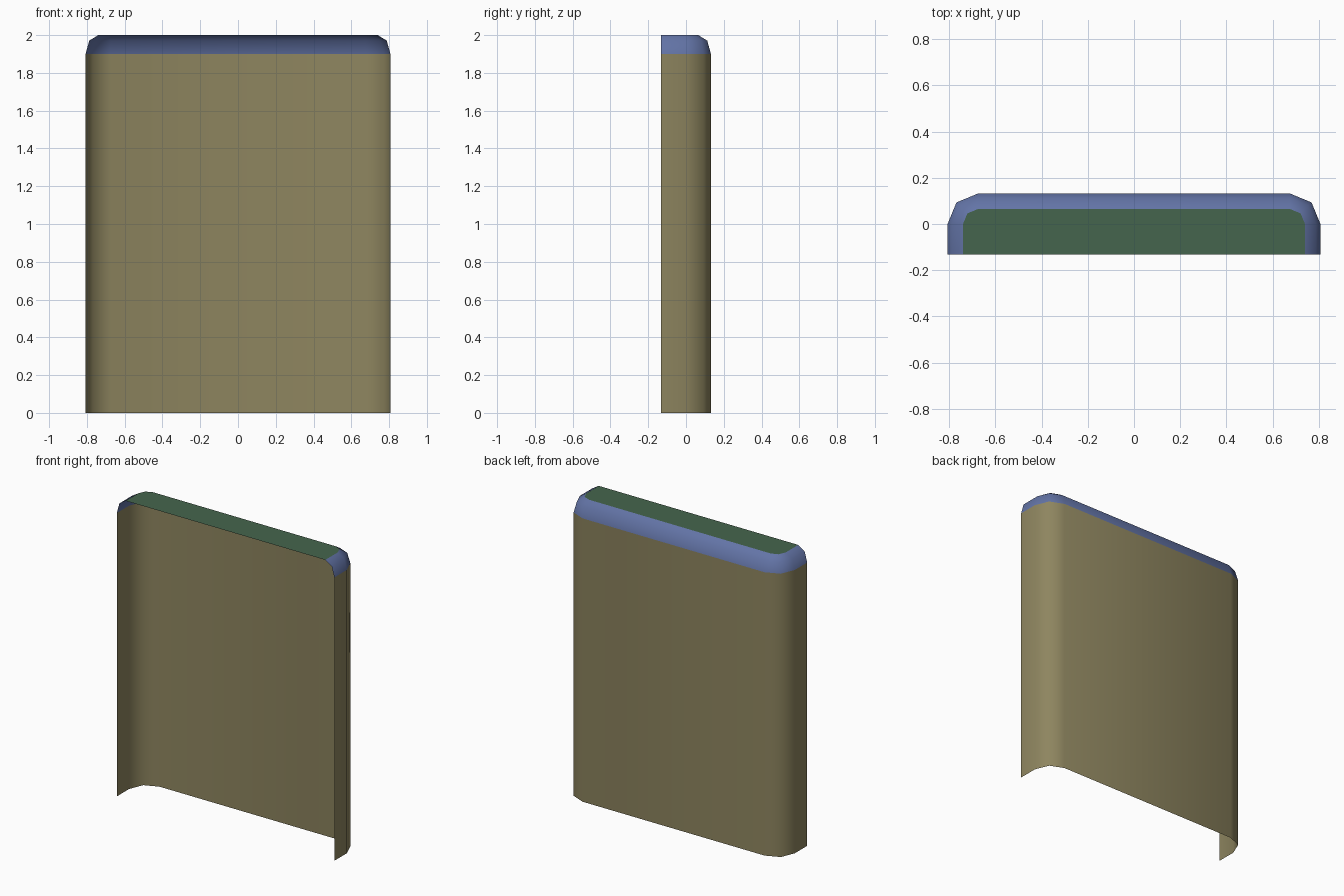
import bpy, bmesh, math

if "Cube" in bpy.data.objects:
    bpy.data.objects.remove(bpy.data.objects["Cube"])

CX = 0.675        # x of the corner arc centres
R = 0.132         # outer corner radius
FRONT = -0.132    # open front edge
INSET = 0.067     # how far the rounded top edge steps in
Z_WALL, Z_TOP = 1.9, 2.0


def outline(radius, z):
    """U-shaped plan outline, open at the front, two-segment corners."""
    pts = [(CX + radius, FRONT, z)]
    for sign, angles in ((1, (0, 45, 90)), (-1, (90, 135, 180))):
        for a in angles:
            t = math.radians(a)
            pts.append((sign * CX + radius * math.cos(t), radius * math.sin(t), z))
    pts.append((-CX - radius, FRONT, z))
    return pts


def finish(name, bm, color):
    mesh = bpy.data.meshes.new(name)
    bm.to_mesh(mesh)
    bm.free()
    obj = bpy.data.objects.new(name, mesh)
    bpy.context.collection.objects.link(obj)
    mat = bpy.data.materials.new(name + "_color")
    mat.diffuse_color = (*color, 1)
    mat.use_nodes = True
    mat.node_tree.nodes["Principled BSDF"].inputs["Base Color"].default_value = mat.diffuse_color
    mesh.materials.append(mat)
    bpy.ops.object.select_all(action='DESELECT')
    obj.select_set(True)
    bpy.context.view_layer.objects.active = obj
    bpy.ops.object.shade_smooth_by_angle(angle=math.radians(50))
    return obj


def loft(name, loops, color):
    """Skin a stack of open outlines, normals facing outward."""
    bm = bmesh.new()
    rows = [[bm.verts.new(p) for p in loop] for loop in loops]
    for lo, hi in zip(rows, rows[1:]):
        for i in range(len(lo) - 1):
            bm.faces.new((lo[i], lo[i + 1], hi[i + 1], hi[i]))
    return finish(name, bm, color)


# Upright wall shell
loft("wall_panel", [outline(R, 0), outline(R, Z_WALL)], (0.27, 0.235, 0.115))

# Rounded upper edge, two-segment quarter round
rim = []
for a in (0, 45, 90):
    t = math.radians(a)
    rim.append(outline(R - INSET * (1 - math.cos(t)),
                       Z_WALL + (Z_TOP - Z_WALL) * math.sin(t)))
loft("rounded_top_edge", rim, (0.125, 0.175, 0.385))

# Flat top cap
bm = bmesh.new()
bm.faces.new([bm.verts.new(p) for p in outline(R - INSET, Z_TOP)])
finish("top_cap", bm, (0.06, 0.13, 0.075))
